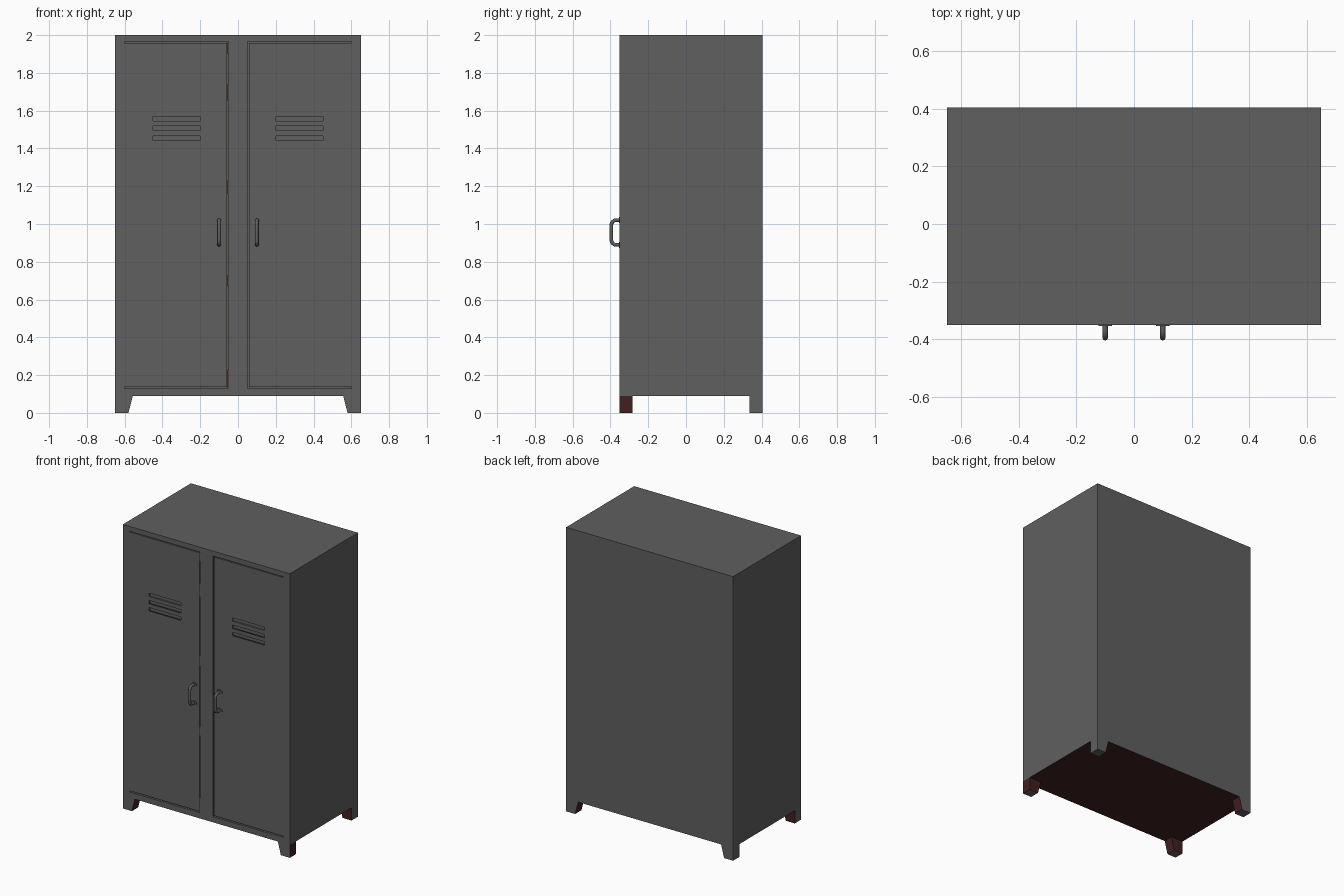
import bpy, bmesh, math

if "Cube" in bpy.data.objects:
    bpy.data.objects.remove(bpy.data.objects["Cube"])

FRONT, BACK, HALF = -0.352, 0.405, 0.65
BASE, TOP = 0.09, 2.0


def material(name, rgb):
    m = bpy.data.materials.new(name)
    m.diffuse_color = (*rgb, 1)
    m.use_nodes = True
    m.node_tree.nodes["Principled BSDF"].inputs["Base Color"].default_value = m.diffuse_color
    return m


metal = material("dark grey metal", (0.115, 0.115, 0.115))
primer = material("dark red primer", (0.055, 0.014, 0.014))


def finish(name, bm):
    bmesh.ops.recalc_face_normals(bm, faces=bm.faces)
    me = bpy.data.meshes.new(name)
    bm.to_mesh(me)
    bm.free()
    ob = bpy.data.objects.new(name, me)
    bpy.context.collection.objects.link(ob)
    me.materials.append(metal)
    me.materials.append(primer)
    return ob


def paint(ob, rule):
    """Paint the faces that match rule(normal, centre) with red primer."""
    for f in ob.data.polygons:
        f.material_index = int(rule(f.normal, f.center))


def add_prism(bm, bottom, top):
    """Join two matching loops of points into a closed solid."""
    a = [bm.verts.new(p) for p in bottom]
    b = [bm.verts.new(p) for p in top]
    n = len(a)
    bm.faces.new(a)
    bm.faces.new(b)
    for i in range(n):
        bm.faces.new((a[i], a[(i + 1) % n], b[(i + 1) % n], b[i]))


def add_box(bm, x0, x1, y0, y1, z0, z1):
    rect = [(x0, y0), (x1, y0), (x1, y1), (x0, y1)]
    add_prism(bm, [(*p, z0) for p in rect], [(*p, z1) for p in rect])


def cut(ob, cutter_bm):
    """Subtract the cutter from the object and remove the cutter."""
    cutter = finish("cutter", cutter_bm)
    cutter.hide_render = True
    mod = ob.modifiers.new("cut", 'BOOLEAN')
    mod.operation = 'DIFFERENCE'
    mod.solver = 'EXACT'
    mod.object = cutter
    bpy.context.view_layer.objects.active = ob
    bpy.ops.object.modifier_apply(modifier=mod.name)
    bpy.data.objects.remove(cutter)


# Cabinet body with two shallow door openings and a red underside
bm = bmesh.new()
add_box(bm, -HALF, HALF, FRONT, BACK, BASE, TOP)
body = finish("cabinet_body", bm)
bm = bmesh.new()
for s in (-1, 1):
    xs = sorted((s * 0.05, s * 0.60))
    add_box(bm, *xs, FRONT - 0.05, FRONT + 0.025, 0.13, 1.965)
cut(body, bm)
paint(body, lambda n, c: n.z < -0.9 and c.z < BASE + 0.01)

# Red strips showing in the gap beside the left door
bm = bmesh.new()
for z0, z1 in ((0.13, 0.23), (0.67, 0.73), (1.16, 1.23), (1.65, 1.74), (1.90, 1.96)):
    add_box(bm, -0.056, -0.051, FRONT + 0.006, FRONT + 0.012, z0, z1)
paint(finish("door_gap_strips", bm), lambda n, c: True)

for s, side in ((-1, "left"), (1, "right")):
    # Door panel, slightly recessed, with narrow gaps
    bm = bmesh.new()
    xs = sorted((s * 0.057, s * 0.60))
    face = FRONT + 0.003
    add_box(bm, *xs, face, FRONT + 0.025, 0.137, 1.958)
    door = finish(side + "_door", bm)

    # Louvre slots with red sills on the lower ones
    bm = bmesh.new()
    xs = sorted((s * 0.20, s * 0.45))
    for z in (1.443, 1.494, 1.545):
        add_box(bm, *xs, face - 0.01, face + 0.010, z, z + 0.024)
    cut(door, bm)
    paint(door, lambda n, c: n.z > 0.9 and 1.44 < c.z < 1.50)

    # Handle: bent round bar
    yb, r = -0.395, 0.025
    path = [(face, 1.02)]
    for cz, start in ((1.02 - r, 90), (0.89 + r, 180)):
        for i in range(7):
            a = math.radians(start + 15 * i)
            path.append((yb + r + r * math.cos(a), cz + r * math.sin(a)))
    path.append((face, 0.89))
    cu = bpy.data.curves.new(side + "_handle", 'CURVE')
    cu.dimensions = '3D'
    cu.bevel_depth = 0.01
    cu.bevel_resolution = 3
    sp = cu.splines.new('POLY')
    sp.points.add(len(path) - 1)
    for pt, (y, z) in zip(sp.points, path):
        pt.co = (s * 0.10, y, z, 1)
    sp.use_smooth = True
    cu.materials.append(metal)
    bpy.context.collection.objects.link(bpy.data.objects.new(side + "_handle", cu))

    # Handle mounting discs
    bm = bmesh.new()
    for z in (1.02, 0.89):
        ring = [(s * 0.10 + 0.024 * math.cos(i * math.pi / 8),
                 z + 0.016 * math.sin(i * math.pi / 8)) for i in range(16)]
        add_prism(bm, [(x, face, zz) for x, zz in ring],
                  [(x, FRONT - 0.003, zz) for x, zz in ring])
    finish(side + "_handle_mounts", bm)

    # Feet: tapered on the inner side, red on the faces turned under the cabinet
    for d, end, y0, y1 in ((-1, "front", FRONT, FRONT + 0.07),
                           (1, "back", BACK - 0.07, BACK)):
        bm = bmesh.new()
        prof = [(s * HALF, 0), (s * 0.58, 0), (s * 0.557, BASE), (s * HALF, BASE)]
        add_prism(bm, [(x, y0, z) for x, z in prof], [(x, y1, z) for x, z in prof])
        foot = finish(f"{end}_{side}_foot", bm)
        bare_side = s > 0 and d < 0
        paint(foot, lambda n, c: n.x * s < -0.5 or n.y * d < -0.5
              or (bare_side and n.x > 0.5))
